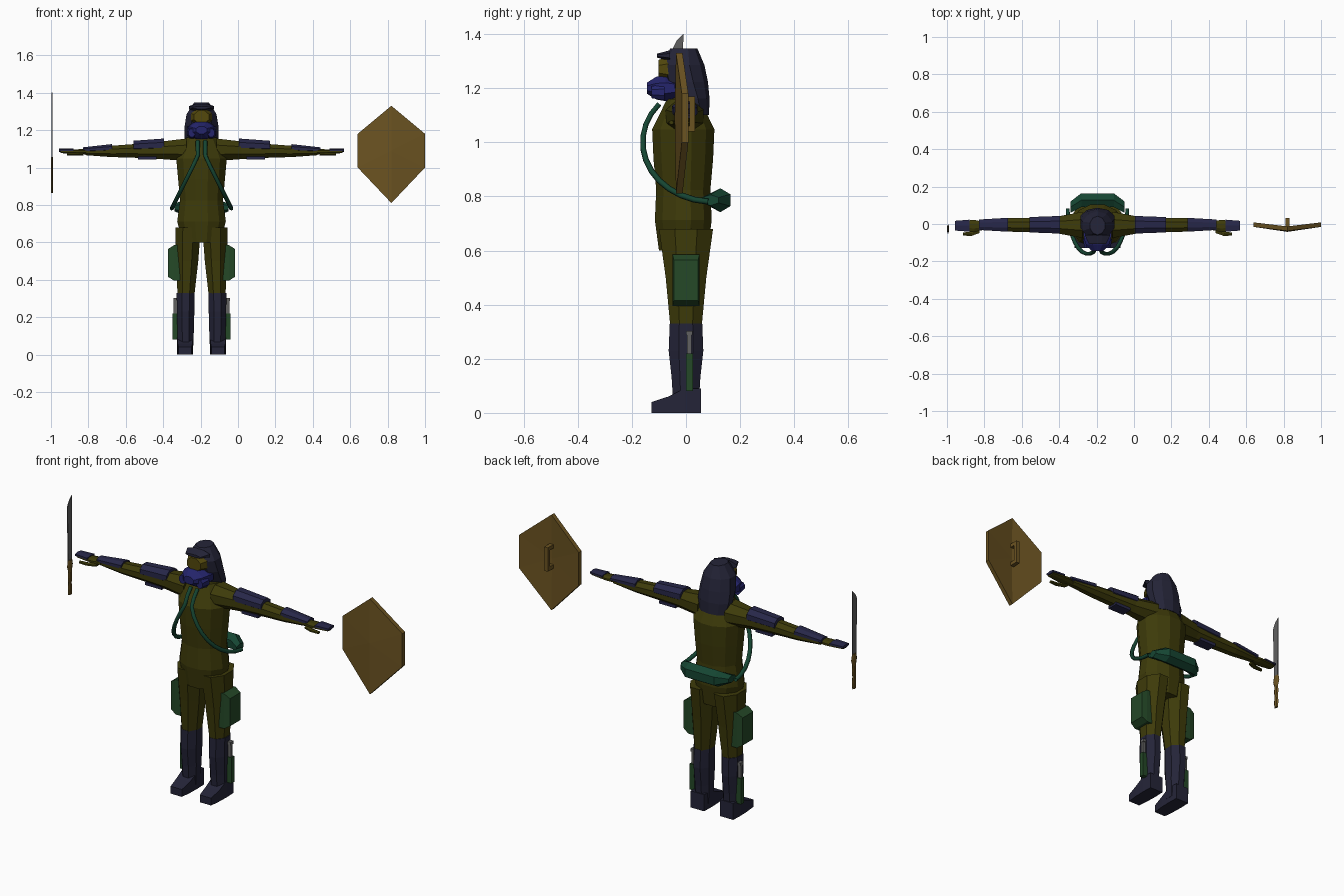
import bpy, bmesh, math
from mathutils import Vector

if "Cube" in bpy.data.objects:
    bpy.data.objects.remove(bpy.data.objects["Cube"], do_unlink=True)

FIGURE_X = -.195
SHIELD_X = .82
MACHETE_X = -.994


def material(name, red, green, blue):
    """Flat material from display colour values in percent."""
    colour = [(c / 100) ** 2.2 for c in (red, green, blue)] + [1]
    mat = bpy.data.materials.new(name)
    mat.use_nodes = True
    mat.diffuse_color = colour
    mat.node_tree.nodes["Principled BSDF"].inputs["Base Color"].default_value = colour
    return mat


OLIVE = material("olive cloth", 25, 24, 7)
NAVY = material("dark navy", 16, 16, 23)
PLATE = material("armour blue", 17, 17, 29)
BLUE = material("mask blue", 16, 16, 42)
VISOR = material("amber visor", 33, 29, 8)
GREEN = material("bag green", 16, 29, 17)
HOSE = material("hose green", 11, 28, 21)
GREY = material("steel grey", 38, 38, 38)
WOOD = material("brown wood", 42, 33, 15)


def link(name, data, mat, x):
    data.materials.append(mat)
    part = bpy.data.objects.new(name, data)
    part.location.x = x
    bpy.context.collection.objects.link(part)
    return part


def finish(name, bm, mat, x=FIGURE_X, mirror=False):
    bmesh.ops.recalc_face_normals(bm, faces=bm.faces)
    mesh = bpy.data.meshes.new(name)
    bm.to_mesh(mesh)
    bm.free()
    part = link(name, mesh, mat, x)
    if mirror:
        part.modifiers.new("mirror", "MIRROR").use_mirror_merge = False


def sample(values, t):
    """Value at t along a number or an evenly spaced list."""
    if not isinstance(values, (list, tuple)):
        return values
    place = t * (len(values) - 1)
    i = min(int(place), len(values) - 2)
    return values[i] + (values[i + 1] - values[i]) * (place - i)


def loft(name, mat, axis, span, width, depth, centre=(0, 0), sides=8, x=FIGURE_X, mirror=False):
    """Skin through even rings; width and depth are half sizes across the axis."""
    lists = [v for v in (width, depth, *centre) if isinstance(v, (list, tuple))]
    steps = max([len(v) for v in lists] + [2]) - 1
    angles = [math.tau * (i + .5) / sides for i in range(sides)]
    widest = max(map(math.cos, angles))
    deepest = max(map(math.sin, angles))
    bm = bmesh.new()
    rings = []
    for step in range(steps + 1):
        t = step / steps
        p = sample(span, t)
        ring = []
        for angle in angles:
            a = sample(centre[0], t) + sample(width, t) * math.cos(angle) / widest
            b = sample(centre[1], t) + sample(depth, t) * math.sin(angle) / deepest
            ring.append(bm.verts.new({"x": (p, a, b), "y": (a, p, b), "z": (a, b, p)}[axis]))
        rings.append(ring)
    for low, high in zip(rings, rings[1:]):
        for i in range(sides):
            bm.faces.new((low[i - 1], low[i], high[i], high[i - 1]))
    bm.faces.new(rings[0])
    bm.faces.new(rings[-1])
    finish(name, bm, mat, x, mirror)


def box(name, mat, centre, size, x=FIGURE_X, mirror=False):
    bm = bmesh.new()
    bmesh.ops.create_cube(bm, size=1)
    bmesh.ops.scale(bm, vec=size, verts=bm.verts)
    bmesh.ops.translate(bm, vec=centre, verts=bm.verts)
    finish(name, bm, mat, x, mirror)


# Torso and neck
loft("torso", OLIVE, "z", (.6, 1.16), (.1, .13, .115, .125, .135, .08),
     (.09, .105, .1, .11, .115, .06), (0, -.01), sides=12)
loft("neck", OLIVE, "z", (1.1, 1.2), .055, .055)

# Legs, boots and feet
loft("trouser_leg", OLIVE, "z", (.68, .32), (.068, .06, .045), (.1, .075, .058),
     ((.072, .083), 0), mirror=True)
loft("boot_shaft", NAVY, "z", (.33, .03), (.048, .046, .04), (.06, .064, .053, .047),
     (.085, 0), mirror=True)
sole_rise = (.02, .03, .045, .045)
loft("boot_foot", NAVY, "y", (-.127, .055), (.034, .043, .04), sole_rise,
     (.088, sole_rise), sides=4, mirror=True)

# Thigh bags and shin knives
loft("thigh_bag", GREEN, "x", (.115, .178), (.05, .05, .045), (.095, .095, .075),
     (0, .49), sides=4, mirror=True)
box("knife_sheath", GREEN, (.14, .013, .15), (.03, .026, .14), mirror=True)
box("knife_grip", GREY, (.14, .012, .25), (.018, .016, .08), mirror=True)
box("knife_pommel", GREY, (.14, .012, .295), (.022, .024, .016), mirror=True)

# Arms, hands and thumbs
loft("arm", OLIVE, "x", (.08, .62), (.07, .045, .038, .036, .024),
     (.06, .047, .037, .03, .017), (-.005, (1.095, 1.083)), mirror=True)
loft("hand", OLIVE, "x", (.61, .755), (.022, .032, .028, .022), (.015, .008),
     (-.01, 1.085), mirror=True)
loft("thumb", OLIVE, "x", (.63, .72), (.018, .012, .008), .008,
     ((-.03, -.052, -.054), 1.073), sides=6, mirror=True)

# Armour plates on the arms
loft("upper_arm_plate", PLATE, "x", (.2, .365), (.047, .041), (.035, .03),
     (-.004, (1.12, 1.113)), mirror=True)
loft("lower_arm_plate", PLATE, "x", (.48, .635), (.037, .028), (.022, .014),
     (-.004, (1.103, 1.094)), mirror=True)
box("under_arm_plate", PLATE, (.29, -.005, 1.05), (.1, .06, .016), mirror=True)
loft("hand_plate", PLATE, "x", (.685, .762), (.032, .026), .009,
     (-.009, 1.093), sides=6, mirror=True)

# Hood, visor and breathing mask
loft("hood", NAVY, "z", (1.1, 1.347), (.078, .092, .09, .08, .04),
     (.043, .062, .079, .08, .05), (0, (.042, .025, .002, -.012, -.008)), sides=10)
loft("hood_brim", NAVY, "y", (-.108, -.06), (.045, .068), (.007, .02), (0, 1.32))
loft("visor", VISOR, "y", (-.102, -.04), (.04, .055, .06), (.034, .046, .046), (0, 1.27))
loft("mask", BLUE, "y", (-.145, -.04), (.03, .062, .073, .075), (.02, .042, .048, .036), (0, 1.2))
loft("mask_filter", BLUE, "y", (-.128, -.08), (.018, .026), (.022, .03),
     (.052, 1.185), mirror=True)

# Hoses sweep from the mask, round the waist, to the air tank
for side, sign in (("left", 1), ("right", -1)):
    curve = bpy.data.curves.new(side + "_hose", "CURVE")
    curve.dimensions = "3D"
    curve.bevel_depth = .011
    curve.bevel_resolution = 1
    spline = curve.splines.new("POLY")
    spline.points.add(11)
    for i, point in enumerate(spline.points):
        angle = i * .2 - .7
        across = max(.02, .05 + .11 * math.sin(angle))
        point.co = (sign * across, .1 - .26 * math.cos(angle), 1 - .22 * math.sin(angle), 1)
    link(side + "_hose", curve, HOSE, FIGURE_X)
loft("air_tank", HOSE, "x", (-.145, .145), [.03] + [.037] * 4 + [.03],
     [.02] + [.044] * 4 + [.02], ([.09] + [.127] * 4 + [.09], .786), sides=6)

# Shield: folded hexagon, a fan of faces round a hub, with a grip behind
right_edge = [Vector((0, 0, .24)), Vector((.18, 0, .09)), Vector((.18, 0, -.09))]
left_edge = [Vector((0, 0, -.28)), Vector((-.18, 0, -.09)), Vector((-.18, 0, .09))]
bm = bmesh.new()
rims = []
for y in (-.037, -.013):
    rim = []
    for corner in right_edge + left_edge:
        fold = Vector((0, y + abs(corner.x) * .12, 1.09))
        rim.append(bm.verts.new(corner + fold))
    hub = bm.verts.new((0, y - .005, 1.09))
    for i in range(len(rim)):
        bm.faces.new((rim[i - 1], rim[i], hub))
    rims.append(rim)
front, back = rims
for i in range(len(front)):
    bm.faces.new((front[i - 1], front[i], back[i], back[i - 1]))
finish("shield", bm, WOOD, SHIELD_X)
box("shield_grip", WOOD, (0, .023, 1.105), (.022, .02, .13), SHIELD_X)
for name, z in (("upper", 1.16), ("lower", 1.05)):
    box(name + "_grip_mount", WOOD, (0, 0, z), (.022, .04, .02), SHIELD_X)

# Machete: blade with a slanted tip and a waisted handle
bm = bmesh.new()
outline = [(-.042, 1.04), (-.05, 1.345), (-.035, 1.375), (-.01, 1.4), (-.012, 1.04)]
blade = bm.faces.new([bm.verts.new((-.002, y, z)) for y, z in outline])
extruded = bmesh.ops.extrude_face_region(bm, geom=[blade])["geom"]
bmesh.ops.translate(bm, vec=(.004, 0, 0),
                    verts=[g for g in extruded if isinstance(g, bmesh.types.BMVert)])
finish("machete_blade", bm, GREY, MACHETE_X)
loft("machete_handle", WOOD, "z", (.865, 1.055), .006,
     (.014, .018, .013, .018, .014, .025, .018), (0, -.026), sides=6, x=MACHETE_X)
